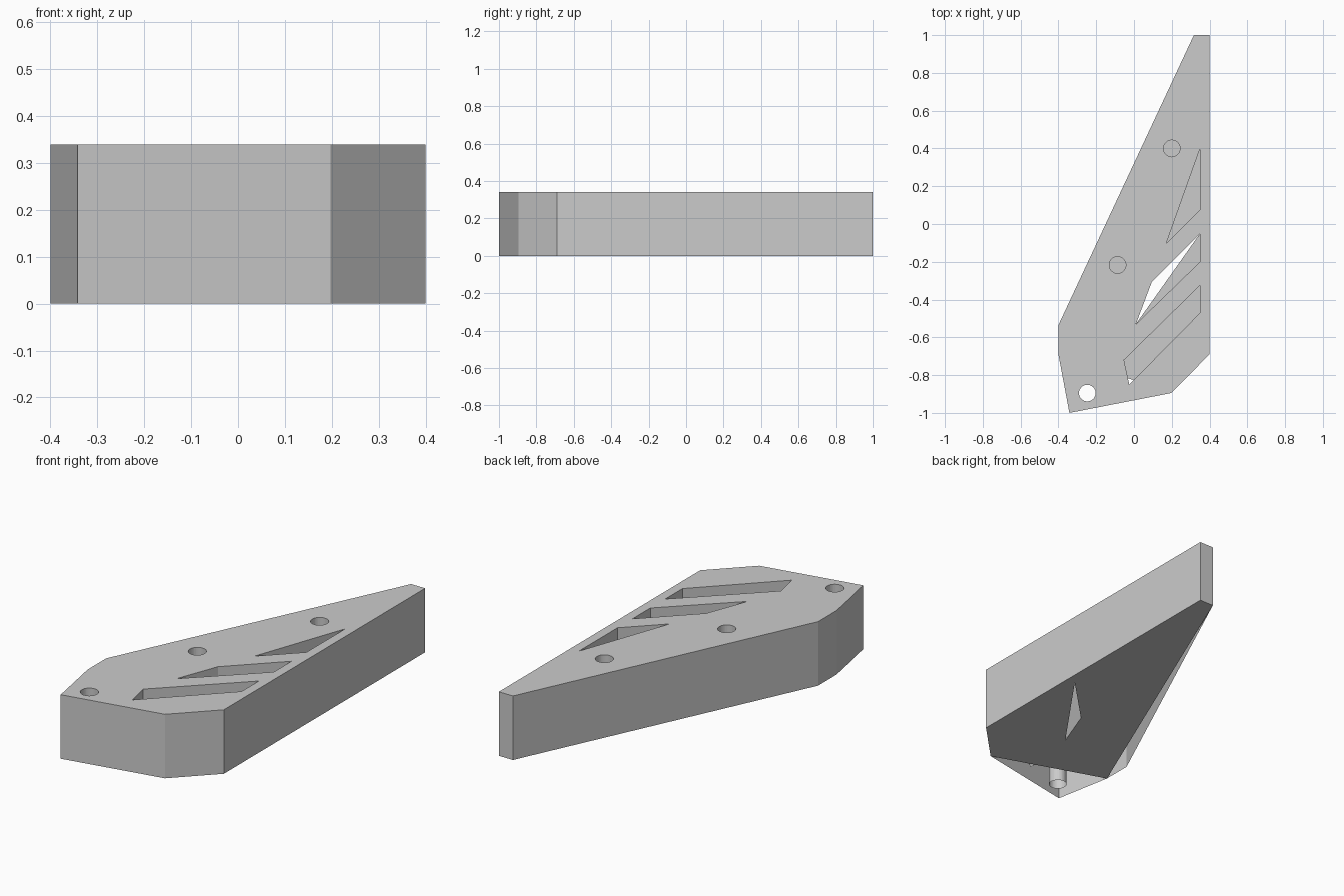
import bpy, bmesh, math

cube = bpy.data.objects.get("Cube")
if cube:
    bpy.data.objects.remove(cube, do_unlink=True)

HEIGHT = 0.34

# Single grey finish
grey = bpy.data.materials.new("light_grey")
grey.use_nodes = True
grey.diffuse_color = (0.6, 0.6, 0.6, 1)
grey.node_tree.nodes["Principled BSDF"].inputs["Base Color"].default_value = (0.6, 0.6, 0.6, 1)


def circle(x, y, radius=0.044, count=32):
    steps = [2 * math.pi * i / count for i in range(count)]
    return [(x + radius * math.cos(a), y + radius * math.sin(a)) for a in steps]


def is_ccw(loop):
    return sum(a[0] * b[1] - b[0] * a[1] for a, b in zip(loop, loop[1:] + loop[:1])) > 0


def oriented(loop, ccw):
    return loop if is_ccw(loop) == ccw else loop[::-1]


def make_object(name, bm):
    bmesh.ops.remove_doubles(bm, verts=bm.verts, dist=1e-5)
    mesh = bpy.data.meshes.new(name)
    bm.to_mesh(mesh)
    bm.free()
    mesh.materials.append(grey)
    obj = bpy.data.objects.new(name, mesh)
    bpy.context.collection.objects.link(obj)
    return obj


def plate(name, loops, z, up):
    """Flat sheet: the first loop is the outline, the others are openings."""
    bm = bmesh.new()
    for loop in loops:
        verts = [bm.verts.new((x, y, z)) for x, y in loop]
        for a, b in zip(verts, verts[1:] + verts[:1]):
            bm.edges.new((a, b))
    bmesh.ops.triangle_fill(bm, edges=bm.edges[:], use_beauty=True, normal=(0, 0, 1))
    bm.normal_update()
    for face in bm.faces:
        if (face.normal.z > 0) != up:
            face.normal_flip()
    return make_object(name, bm)


def wall(name, loops, ccw):
    """Vertical walls following closed loops over the full height."""
    bm = bmesh.new()
    for loop in loops:
        pts = oriented(loop, ccw)
        low = [bm.verts.new((x, y, 0)) for x, y in pts]
        high = [bm.verts.new((x, y, HEIGHT)) for x, y in pts]
        for i in range(len(pts)):
            j = (i + 1) % len(pts)
            bm.faces.new((low[i], low[j], high[j], high[i]))
    return make_object(name, bm)


# Outline corners
tip_right, tip_left = (0.4, 1), (0.317, 1)
side_back, side_front = (-0.4, -0.535), (-0.4, -0.69)
nose, chin, cheek = (-0.342, -1), (0.197, -0.895), (0.4, -0.69)
outline = [tip_right, tip_left, side_back, side_front, nose, chin, cheek]

# Slanted slots and round holes
back_slot = [(0.35, 0.4), (0.35, 0.075), (0.17, -0.105)]
middle_slot = [(0.35, -0.05), (0.35, -0.2), (0.01, -0.53), (0.095, -0.305)]
front_slot = [(0.35, -0.325), (0.35, -0.47), (-0.025, -0.85), (-0.053, -0.72)]
slots = [back_slot, middle_slot, front_slot]
holes = [circle(0.2, 0.4), circle(-0.087, -0.217), circle(-0.247, -0.895)]

plate("top_plate", [outline] + slots + holes, HEIGHT, True)
wall("outer_wall", [outline], True)
wall("slot_walls", slots, False)
wall("hole_walls", holes, False)

# Partial floor, open at the front corner, along the long side and at the middle slot
floor = [tip_right, tip_left, side_front, chin, cheek]
floor_opening = [middle_slot[0], middle_slot[2], middle_slot[3]]
plate("bottom_plate", [floor, floor_opening], 0, False)
